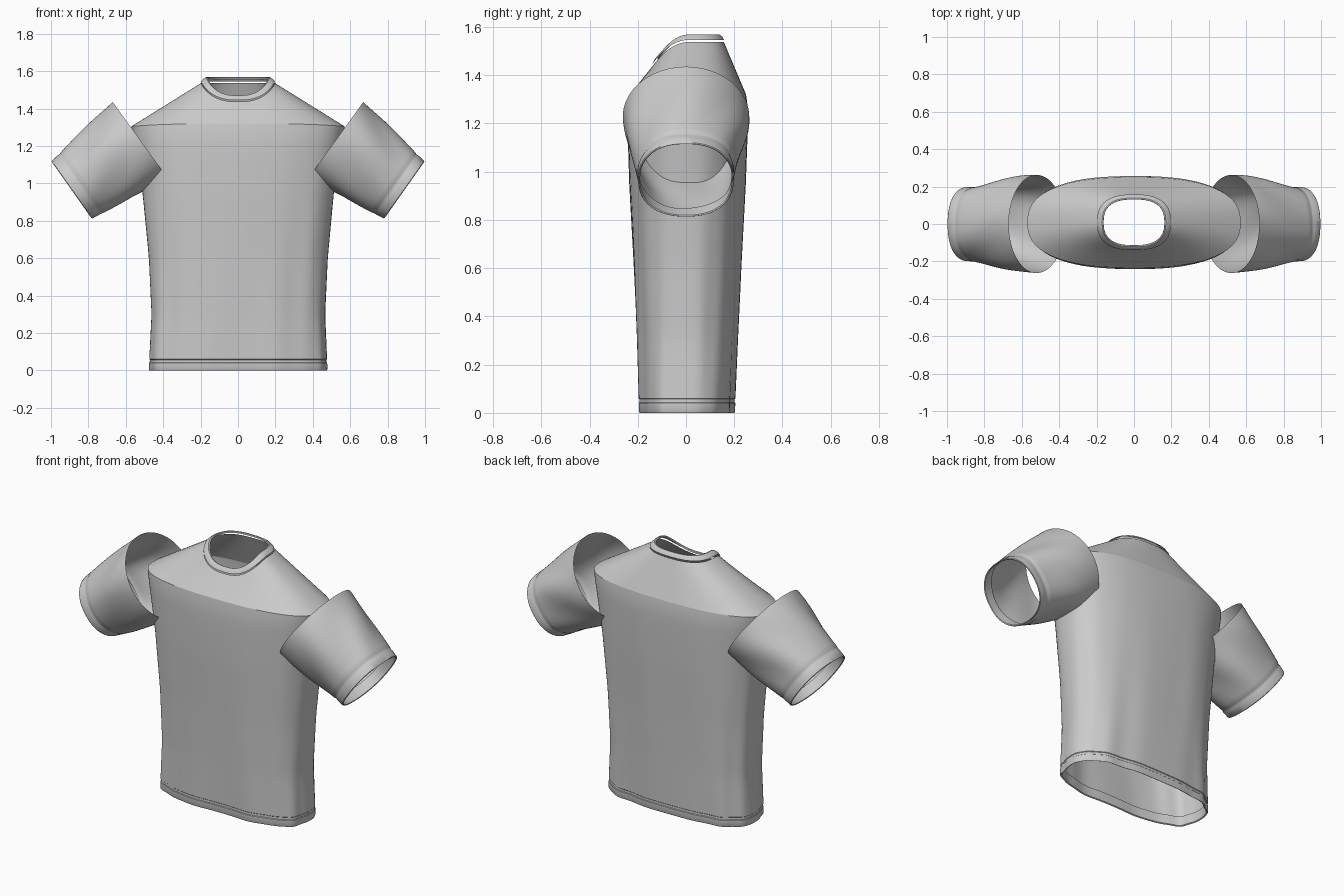
import bpy, bmesh
from math import sin, cos, pi, exp
from mathutils import Vector

if "Cube" in bpy.data.objects:
    bpy.data.objects.remove(bpy.data.objects["Cube"])

SEG = 96


def sup(t, n):
    """Unit superellipse point at angle t."""
    c, s = cos(t), sin(t)
    return (abs(c) ** (2 / n) * (1 if c >= 0 else -1),
            abs(s) ** (2 / n) * (1 if s >= 0 else -1))


def lerp_keys(keys, z):
    for a, b in zip(keys, keys[1:]):
        if z <= b[0]:
            f = (z - a[0]) / (b[0] - a[0])
            f = max(0, f)
            return [p + (q - p) * f for p, q in zip(a[1:], b[1:])]
    return keys[-1][1:]


def loft(name, rings):
    """Open tube through a list of functions angle -> point."""
    bm = bmesh.new()
    loops = [[bm.verts.new(r(2 * pi * (i + 0.5) / SEG)) for i in range(SEG)] for r in rings]
    for a, b in zip(loops, loops[1:]):
        for i in range(SEG):
            j = (i + 1) % SEG
            bm.faces.new((a[i], a[j], b[j], b[i]))
    me = bpy.data.meshes.new(name)
    bm.to_mesh(me)
    bm.free()
    ob = bpy.data.objects.new(name, me)
    bpy.context.collection.objects.link(ob)
    bpy.ops.object.select_all(action='DESELECT')
    ob.select_set(True)
    bpy.context.view_layer.objects.active = ob
    bpy.ops.object.shade_smooth_by_angle(angle=0.6)
    return ob


# Torso: z, half width, half depth, centre y, squareness
KEYS = [(0.0, 0.475, 0.198, 0.003, 2.9),
        (0.06, 0.473, 0.199, 0.003, 2.9),
        (0.3, 0.463, 0.208, 0.004, 2.8),
        (0.6, 0.478, 0.222, 0.005, 2.7),
        (0.95, 0.512, 0.241, 0.006, 2.6),
        (1.15, 0.545, 0.248, 0.007, 2.5),
        (1.26, 0.563, 0.249, 0.008, 2.5),
        (1.32, 0.570, 0.241, 0.008, 2.5)]


def torso_ring(z, inset=0.0):
    rx, ry, cy, n = lerp_keys(KEYS, z)

    def point(t):
        x, y = sup(t, n)
        w = 0.006 * (1.32 - z) / 1.32
        fold = w * (sin(9 * t + 1.5 * z) * 0.6 + sin(14 * t - 2 * z + 1) * 0.4) - inset
        zz = z - (0.015 * abs(x) ** 3 if z > 1.3 else 0)
        return ((rx + fold) * x, cy + (ry + fold) * y, zz)
    return point


# Torso with turned-in hem and stitch groove
hem = [torso_ring(0.06, 0.012), torso_ring(0.004, 0.010), torso_ring(0.0, 0.003),
       torso_ring(0.006), torso_ring(0.04), torso_ring(0.043, 0.003),
       torso_ring(0.057, 0.003), torso_ring(0.06)]
walls = [torso_ring(0.06 + 1.26 * i / 24) for i in range(1, 25)]
loft("torso", hem + walls)


# Neckline, dropping at the front
def neck_ring(rx, ry, z, drop=0.1):
    def point(t):
        x, y = sup(t, 2.6)
        return (rx * x, 0.009 + ry * y, z - drop * max(0, -y) ** 2)
    return point


def blend(a, b, f):
    return lambda t: Vector(a(t)).lerp(Vector(b(t)), f)


# Shoulder yoke
edge, neck = torso_ring(1.32), neck_ring(0.197, 0.148, 1.537)
loft("shoulder_yoke", [blend(edge, neck, i / 8) for i in range(9)])

# Collar band
loft("collar", [neck_ring(0.197, 0.149, 1.546, 0.101),
                neck_ring(0.184, 0.141, 1.560, 0.098),
                neck_ring(0.170, 0.130, 1.568, 0.098),
                neck_ring(0.163, 0.123, 1.567, 0.100),
                neck_ring(0.162, 0.122, 1.558, 0.100)])

# Sleeve: line from the wide open end to the cuff
TOP = (Vector((0.67, 0, 1.435)), Vector((0.998, 0, 1.118)))
LOW = (Vector((0.37, 0, 1.02)), Vector((0.782, 0, 0.812)))


def sleeve_ring(f, inset=0.0):
    top, low = TOP[0].lerp(TOP[1], f), LOW[0].lerp(LOW[1], f)
    mid, half = (top + low) / 2, (top - low) / 2
    ry = 0.262 + (0.198 - 0.262) * (f * f * (3 - 2 * f))
    n = 2.0 + 0.3 * f

    def point(t):
        u, v = sup(t, n)
        fold = 0.006 * sin(pi * f) * sin(5 * t + 4 * f)
        k = 1 + (fold - inset) / 0.2
        return mid + half * u * k + Vector((0, ry * v * k, 0))
    return point


cuff = [sleeve_ring(0.85), sleeve_ring(0.86, 0.002), sleeve_ring(0.89, 0.002),
        sleeve_ring(0.90), sleeve_ring(0.992), sleeve_ring(1.0, 0.003),
        sleeve_ring(0.992, 0.008), sleeve_ring(0.86, 0.010)]
sleeves = loft("sleeves", [sleeve_ring(0.85 * i / 16) for i in range(16)] + cuff)
mirror = sleeves.modifiers.new("Mirror", 'MIRROR')
mirror.use_axis[0] = True
